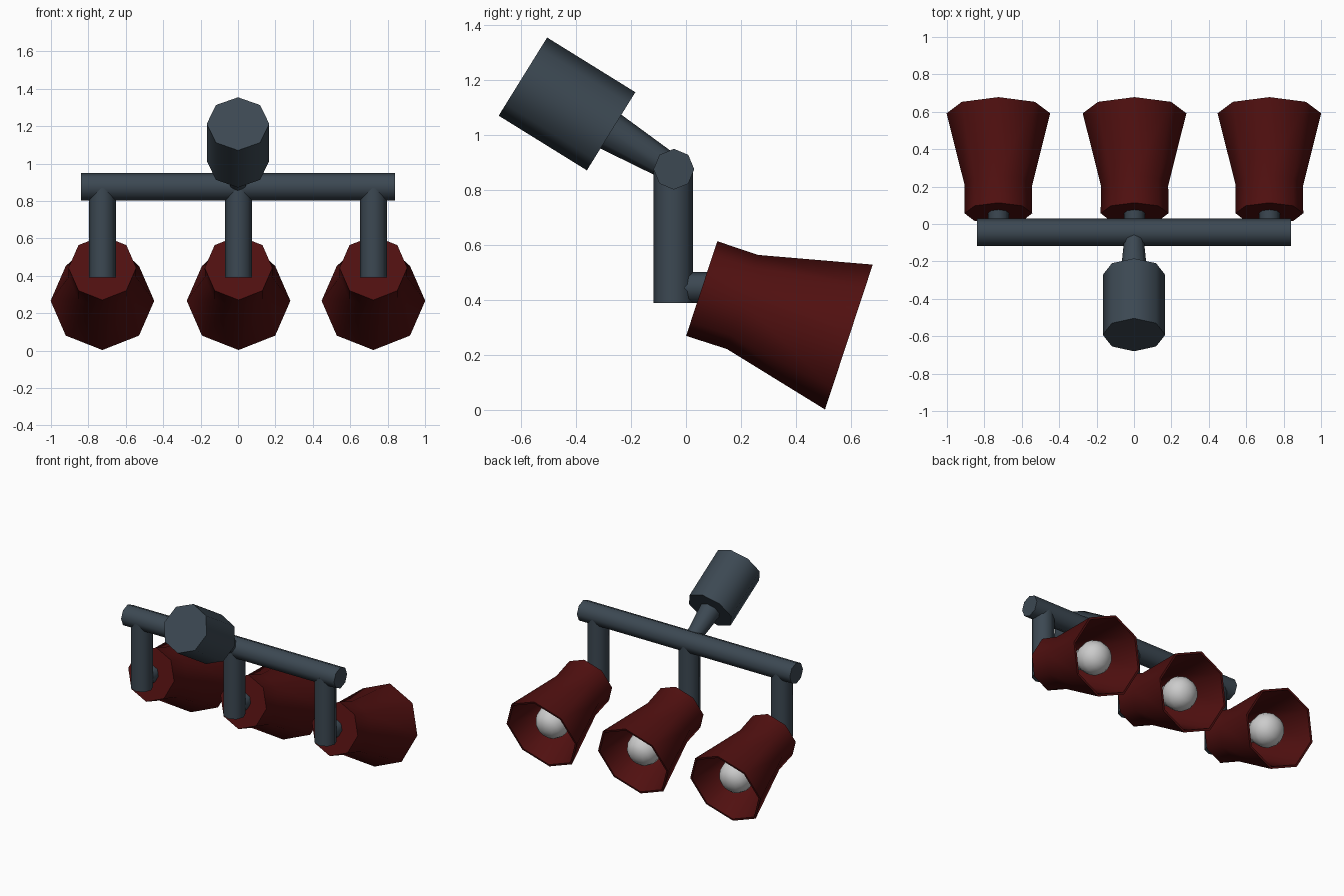
import bpy, bmesh
from math import cos, sin, tau, radians
from mathutils import Vector

if "Cube" in bpy.data.objects:
    bpy.data.objects.remove(bpy.data.objects["Cube"])


def material(name, rgb):
    m = bpy.data.materials.new(name)
    m.diffuse_color = (*rgb, 1)
    m.use_nodes = True
    m.node_tree.nodes["Principled BSDF"].inputs["Base Color"].default_value = m.diffuse_color
    return m


SLATE = material("slate_metal", (0.045, 0.065, 0.085))
RED = material("dark_red", (0.08, 0.005, 0.005))


def lathe(bm, profile, origin, direction, sides=8):
    """Sweep (distance, radius) points around an axis; radius 0 makes a pole."""
    axis = Vector(direction).normalized()
    ref = Vector((0, 1, 0)) if abs(axis.x) > 0.9 else Vector((1, 0, 0))
    u = (ref - axis * ref.dot(axis)).normalized()
    v = axis.cross(u)
    rings = []
    for d, r in profile:
        c = Vector(origin) + axis * d
        n = sides if r > 0 else 1
        rings.append([bm.verts.new(c + r * (u * cos(tau * i / sides) + v * sin(tau * i / sides)))
                      for i in range(n)])
    for a, b in zip(rings, rings[1:]):
        for i in range(sides):
            j = (i + 1) % sides
            if len(a) == 1:
                bm.faces.new((a[0], b[j], b[i]))
            elif len(b) == 1:
                bm.faces.new((a[i], a[j], b[0]))
            else:
                bm.faces.new((a[i], a[j], b[j], b[i]))
    for ring in (rings[0], rings[-1]):
        if len(ring) > 1:
            bm.faces.new(ring)


def make(name, mat, *parts, sides=8, angle=50):
    bm = bmesh.new()
    for profile, origin, direction in parts:
        lathe(bm, profile, origin, direction, sides)
    bmesh.ops.recalc_face_normals(bm, faces=bm.faces)
    mesh = bpy.data.meshes.new(name)
    bm.to_mesh(mesh)
    bm.free()
    ob = bpy.data.objects.new(name, mesh)
    bpy.context.collection.objects.link(ob)
    if mat:
        mesh.materials.append(mat)
    bpy.ops.object.select_all(action='DESELECT')
    ob.select_set(True)
    bpy.context.view_layer.objects.active = ob
    bpy.ops.object.shade_smooth_by_angle(angle=radians(angle))
    return ob


# Cross bar
make("cross_bar", SLATE, ([(0, 0.074), (1.68, 0.074)], (-0.84, -0.044, 0.876), (1, 0, 0)))

# Mounting canister and tapered stem
make("mount_canister", SLATE,
     ([(0, 0.167), (0.377, 0.167)], (-0.0, -0.5925, 1.2125), (0, 0.85, -0.527)))
make("mount_stem", SLATE,
     ([(0, 0.073), (0.26, 0.05)], (0, -0.28, 1.017), (0, 0.21, -0.127)))

# Three lamps: arm with elbow, hollow shade, bulb
TILT = (0, 0.95, -0.313)
SHADE = [(0, 0), (0, 0.181), (0.156, 0.18), (0.563, 0.277),
         (0.563, 0.262), (0.16, 0.163), (0.03, 0.16), (0.03, 0)]
BULB = [(0.03, 0.05), (0.24, 0.06), (0.33, 0.075), (0.37, 0.098), (0.42, 0.115), (0.46, 0.11),
        (0.50, 0.088), (0.525, 0.055), (0.537, 0)]
for side, x in (("left", -0.725), ("middle", 0.003), ("right", 0.724)):
    make(f"{side}_arm", SLATE,
         ([(0, 0.072), (0.48, 0.072)], (x, -0.046, 0.39), (0, 0, 1)),
         ([(0, 0.056), (0.17, 0.056)], (x, -0.046, 0.446), (0, 1, 0)))
    back = (x, 0.057, 0.4425)
    make(f"{side}_shade", RED, (SHADE, back, TILT))
    make(f"{side}_bulb", None, (BULB, back, TILT), sides=16)
